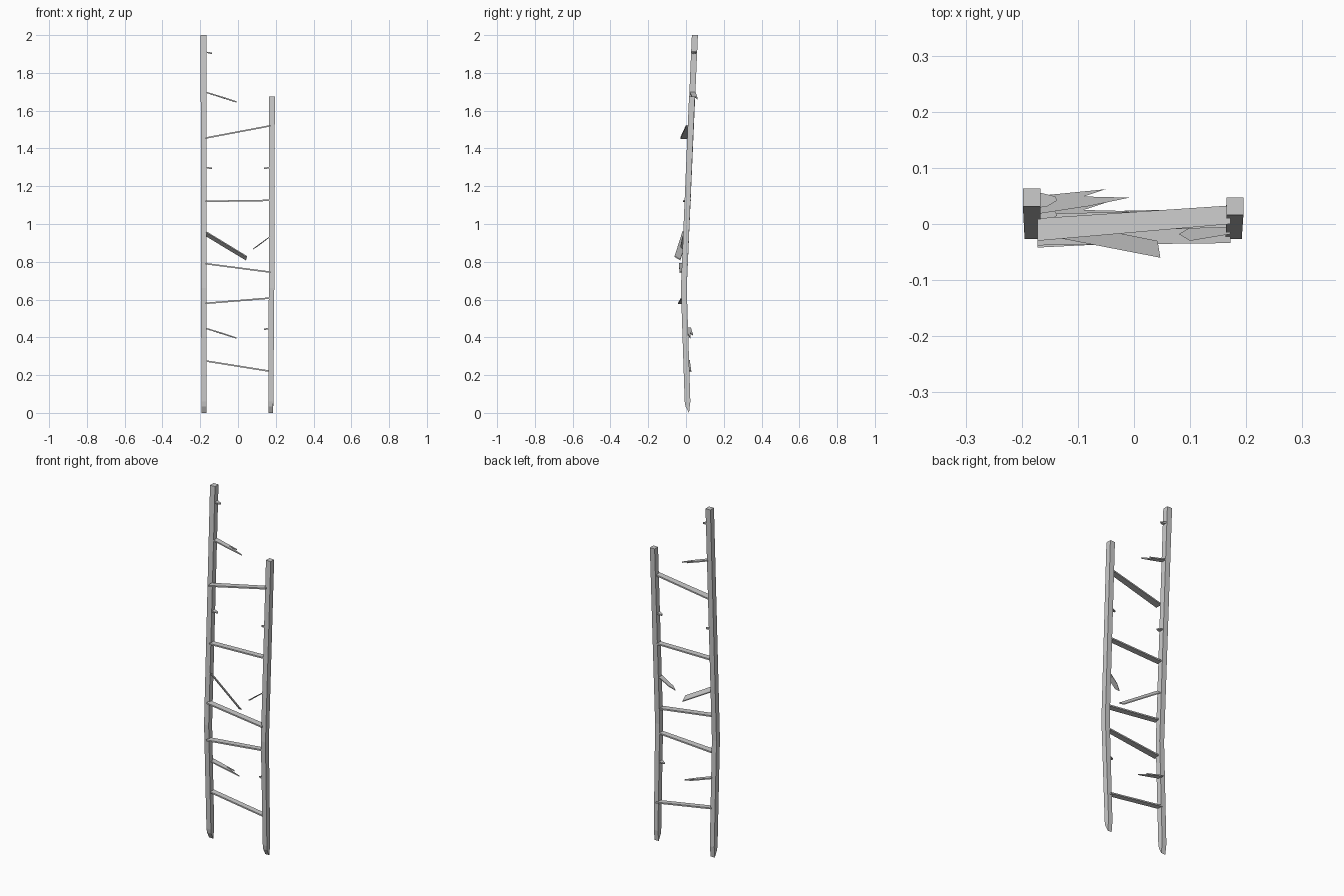
import bpy, bmesh

if "Cube" in bpy.data.objects:
    bpy.data.objects.remove(bpy.data.objects["Cube"])


def make(name, verts, faces):
    me = bpy.data.meshes.new(name)
    me.from_pydata(verts, [], faces)
    bm = bmesh.new()
    bm.from_mesh(me)
    bmesh.ops.recalc_face_normals(bm, faces=bm.faces)
    bm.to_mesh(me)
    bm.free()
    ob = bpy.data.objects.new(name, me)
    bpy.context.collection.objects.link(ob)
    return ob


def rail(name, sections):
    """Bent square post; each section is (x0, x1, y0, y1, z_front, z_back)."""
    verts, faces = [], []
    for x0, x1, y0, y1, zf, zb in sections:
        verts += [(x0, y0, zf), (x1, y0, zf), (x1, y1, zb), (x0, y1, zb)]
    n = len(sections)
    for s in range(n - 1):
        for i in range(4):
            j = (i + 1) % 4
            faces.append((s*4 + i, s*4 + j, s*4 + 4 + j, s*4 + 4 + i))
    faces += [(3, 2, 1, 0), tuple(range(n*4 - 4, n*4))]
    return make(name, verts, faces)


def plank(name, outline, t=0.008):
    """Thin board: an outline of (x, y, z) points given vertical thickness t."""
    n = len(outline)
    verts = [(x, y, z + t/2) for x, y, z in outline]
    verts += [(x, y, z - t/2) for x, y, z in outline]
    faces = [tuple(range(n)), tuple(range(2*n - 1, n - 1, -1))]
    faces += [(i, (i + 1) % n, n + (i + 1) % n, n + i) for i in range(n)]
    return make(name, verts, faces)


# Side rails, bowed forward near a third of the height
rail("left_rail", [
    (-.193, -.167, -.003, .016, .035, 0),
    (-.194, -.166, -.007, .023, .06, .06),
    (-.195, -.166, -.027, .004, .66, .66),
    (-.198, -.167, .031, .063, 2, 2)])
rail("right_rail", [
    (.161, .186, -.003, .016, .035, 0),
    (.161, .187, -.007, .023, .06, .06),
    (.163, .192, -.027, .004, .66, .66),
    (.165, .195, .016, .047, 1.675, 1.675)])

# Whole rungs: z and y range at the left end, then at the right end
rungs = [
    (.275, -.012, .020, .220, -.003, .028),
    (.580, -.042, -.005, .608, -.025, .006),
    (.790, -.038, -.004, .745, -.034, .002),
    (1.120, -.016, .018, 1.125, -.006, .026),
    (1.455, -.030, .010, 1.520, .000, .033)]
for i, (zl, a, b, zr, c, d) in enumerate(rungs):
    plank(f"rung_{i + 1}", [(-.172, a, zl), (.172, c, zr), (.172, d, zr), (-.172, b, zl)])

# Long broken rung hanging forward, and its stub opposite
plank("hanging_broken_rung", [
    (-.17, -.018, .960), (.047, -.060, .828), (.042, -.030, .810), (-.17, .012, .938)], .006)
plank("right_broken_rung", [
    (.172, -.018, .935), (.172, .012, .935), (.11, .000, .890), (.08, -.018, .868),
    (.10, -.030, .880)], .005)

# Long splintered stubs on the left rail
for name, y, z in (("upper_splintered_rung", .03, 1.698), ("lower_splintered_rung", .006, .448)):
    plank(name, [
        (-.172, y - .012, z), (-.08, y + .002, z - .028), (-.008, y + .017, z - .052),
        (-.09, y + .019, z - .026), (-.05, y + .032, z - .038), (-.172, y + .020, z)], .007)

# Short snapped stubs: side, y, z
for i, (s, y, z) in enumerate([(-1, .043, 1.91), (-1, .016, 1.30), (1, .015, 1.30), (1, -.004, .448)]):
    plank(f"snapped_stub_{i + 1}", [
        (s*.172, y - .014, z), (s*.155, y - .012, z - .003), (s*.137, y - .001, z - .006),
        (s*.14, y + .006, z - .006), (s*.172, y + .014, z)], .007)
